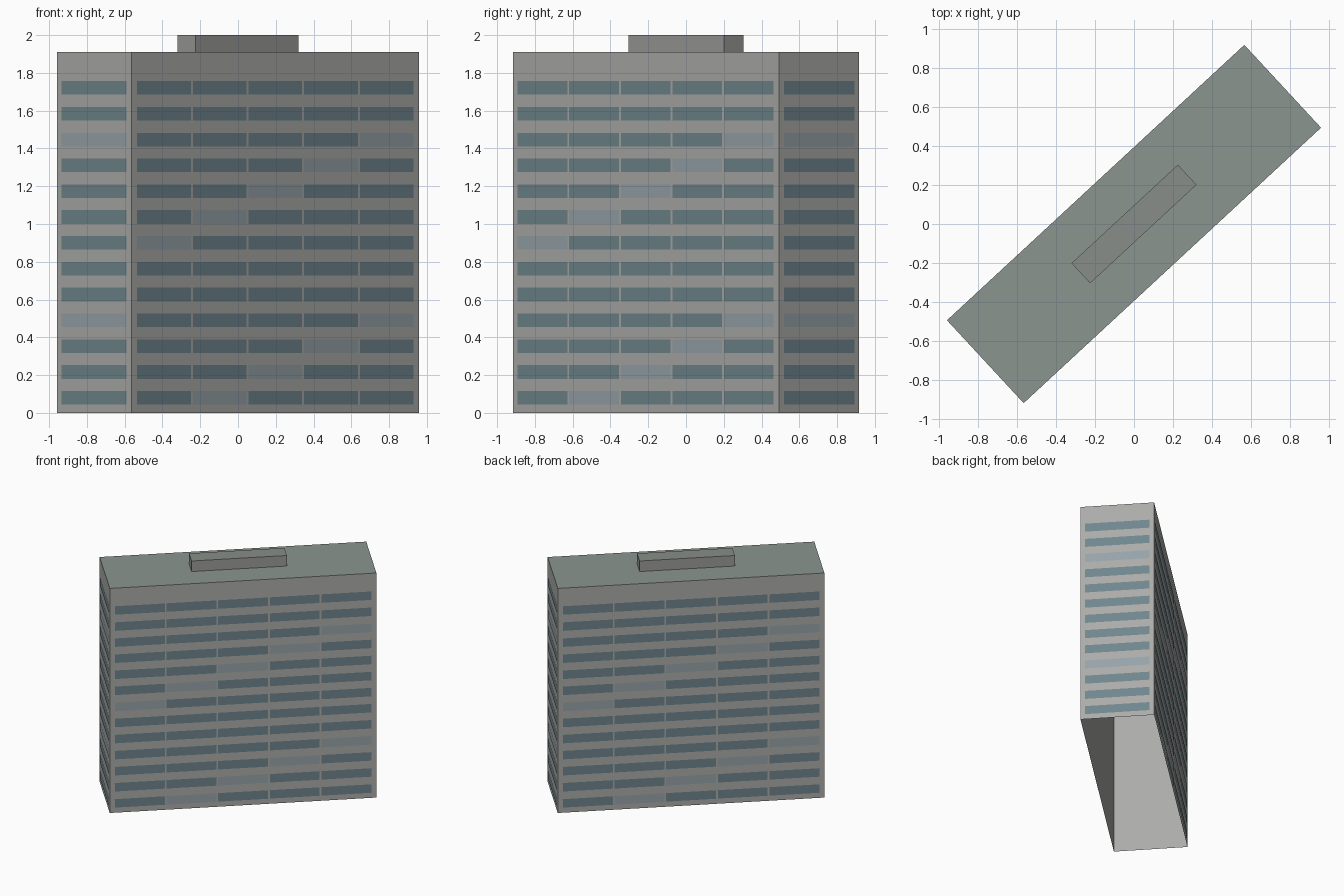
import bpy
from math import radians, pi
from mathutils import Matrix

if "Cube" in bpy.data.objects:
    bpy.data.objects.remove(bpy.data.objects["Cube"])

L, W, H = 2.075, 0.578, 1.91           # slab length, depth, height
TURN = Matrix.Rotation(radians(42.8), 4, 'Z')


def material(name, rgb):
    m = bpy.data.materials.new(name)
    m.diffuse_color = (*rgb, 1)
    m.use_nodes = True
    m.node_tree.nodes["Principled BSDF"].inputs["Base Color"].default_value = m.diffuse_color
    return m


wall = material("concrete", (0.41, 0.41, 0.395))
roof = material("roof_felt", (0.26, 0.30, 0.28))
hut = material("roof_hut_grey", (0.33, 0.33, 0.325))
hut_top = material("roof_hut_top", (0.25, 0.27, 0.255))
glass = material("dark_glass", (0.16, 0.24, 0.27))
pale = material("pale_glass", (0.31, 0.37, 0.40))


def make(name, verts, faces, mats, slots):
    me = bpy.data.meshes.new(name)
    me.from_pydata([TURN @ v if hasattr(v, "x") else TURN @ Matrix.Translation(v).translation
                    for v in verts], [], faces)
    for m in mats:
        me.materials.append(m)
    me.polygons.foreach_set("material_index", slots)
    ob = bpy.data.objects.new(name, me)
    bpy.context.collection.objects.link(ob)
    return ob


def open_box(name, l, w, z0, z1, side, top):
    # four walls and a lid, open underneath
    ring = [(-l / 2, -w / 2), (l / 2, -w / 2), (l / 2, w / 2), (-l / 2, w / 2)]
    verts = [(x, y, z) for z in (z0, z1) for x, y in ring]
    faces = [(i, (i + 1) % 4, (i + 1) % 4 + 4, i + 4) for i in range(4)] + [(4, 5, 6, 7)]
    return make(name, verts, faces, [side, top], [0, 0, 0, 0, 1])


def windows(name, width, depth, cols, angle, margin):
    # 13 storeys of glazing just proud of one facade, pale panes stepping diagonally
    spin = Matrix.Rotation(angle, 4, 'Z')
    gap = 0.014
    pitch = (width - 2 * margin + gap) / cols
    verts, faces, slots = [], [], []
    for row in range(13):
        z = 0.08 + row * 0.1367
        for col in range(cols):
            x = -width / 2 + margin + col * pitch
            n = len(verts)
            for px, pz in ((x, z - 0.036), (x + pitch - gap, z - 0.036),
                           (x + pitch - gap, z + 0.036), (x, z + 0.036)):
                verts.append((spin @ Matrix.Translation((px, -depth / 2 - 0.002, pz))).translation)
            faces.append((n, n + 1, n + 2, n + 3))
            step = (row + 1) % 7
            slots.append(int(step == (col if cols > 1 else 4)))
    make(name, verts, faces, [glass, pale], slots)


# Main slab and rooftop plant hut
open_box("tower_block", L, W, 0, H, wall, roof)
open_box("roof_hut", 0.742, 0.14, H, 2.0, hut, hut_top)

# Glazing on both long sides and both ends
windows("front_windows", L, W, 5, 0, 0.04)
windows("back_windows", L, W, 5, pi, 0.04)
windows("right_end_windows", W, L, 1, pi / 2, 0.035)
windows("left_end_windows", W, L, 1, -pi / 2, 0.035)
